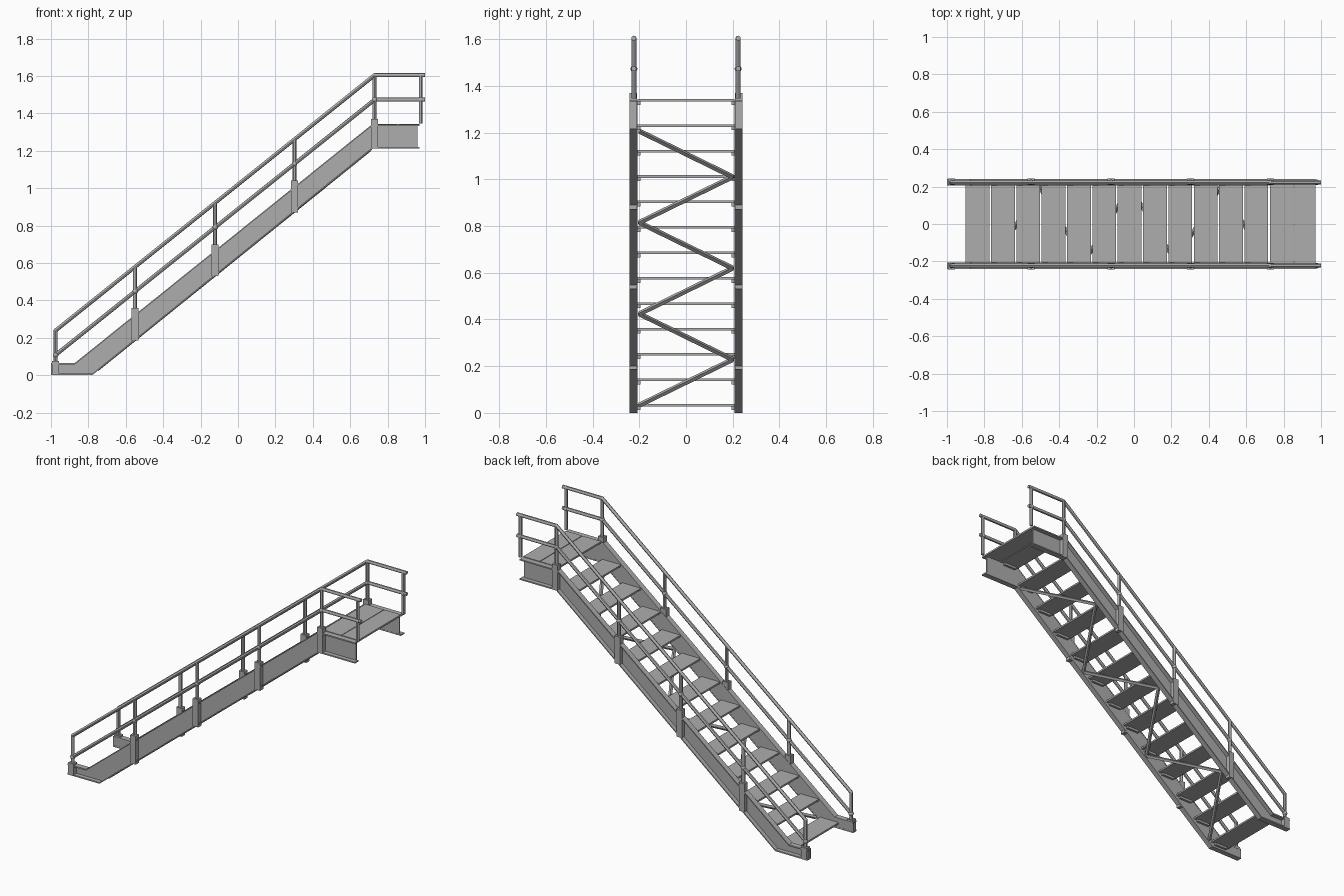
import bpy, bmesh
from mathutils import Vector

cube = bpy.data.objects.get("Cube")
if cube:
    bpy.data.objects.remove(cube, do_unlink=True)

steel = bpy.data.materials.new("grey_steel")
steel.use_nodes = True
GREY = (0.42, 0.42, 0.42, 1)
steel.diffuse_color = GREY
steel.node_tree.nodes["Principled BSDF"].inputs["Base Color"].default_value = GREY


def finish(name, bm, smooth=False):
    bmesh.ops.recalc_face_normals(bm, faces=bm.faces)
    mesh = bpy.data.meshes.new(name)
    bm.to_mesh(mesh)
    bm.free()
    mesh.materials.append(steel)
    obj = bpy.data.objects.new(name, mesh)
    bpy.context.collection.objects.link(obj)
    if smooth:
        bpy.ops.object.select_all(action='DESELECT')
        obj.select_set(True)
        bpy.context.view_layer.objects.active = obj
        bpy.ops.object.shade_smooth_by_angle()
    return obj


def add_box(bm, x0, x1, y0, y1, z0, z1):
    verts = bmesh.ops.create_cube(bm, size=1)["verts"]
    for v in verts:
        v.co = Vector((x1 if v.co.x > 0 else x0,
                       y1 if v.co.y > 0 else y0,
                       z1 if v.co.z > 0 else z0))


def add_slab(bm, lower, upper, y0, y1):
    """Strip between two side-view paths, extruded across y."""
    rings = []
    for (xa, za), (xb, zb) in zip(lower, upper):
        rings.append([bm.verts.new(p) for p in
                      ((xa, y0, za), (xb, y0, zb), (xb, y1, zb), (xa, y1, za))])
    for a, b in zip(rings, rings[1:]):
        for i in range(4):
            j = (i + 1) % 4
            bm.faces.new((a[i], a[j], b[j], b[i]))
    bm.faces.new(rings[0])
    bm.faces.new(rings[-1])


def add_tube(bm, a, b, radius, sides=12):
    a, b = Vector(a), Vector(b)
    verts = bmesh.ops.create_cone(bm, cap_ends=True, segments=sides, radius1=radius,
                                  radius2=radius, depth=(b - a).length)["verts"]
    turn = (b - a).to_track_quat('Z', 'Y')
    for v in verts:
        v.co = turn @ v.co + (a + b) / 2


def add_ball(bm, p, radius):
    verts = bmesh.ops.create_uvsphere(bm, u_segments=12, v_segments=8, radius=radius)["verts"]
    for v in verts:
        v.co += Vector(p)


def shift(path, dz):
    return [(x, z + dz) for x, z in path]


# Side-view edges of the stringer
BOTTOM = [(-1, 0), (-0.78, 0), (0.72, 1.212), (0.97, 1.212)]
TOP = [(-1, 0.065), (-0.873, 0.065), (0.715, 1.34), (0.97, 1.34)]
SLOPE = 0.806
POST_X = [-0.975, -0.55, -0.122, 0.302, 0.73]
SLEEVE_Z = [(0, 0.075), (0.185, 0.36), (0.53, 0.70), (0.87, 1.04), (1.215, 1.37)]
RAIL_Y = 0.223
TUBE = 0.0105


def rail_z(x, end_z):
    return end_z - SLOPE * max(0, 0.73 - x) * 0.993


for side, s in (("left", 1), ("right", -1)):
    # Channel stringer: web on the inside, flanges pointing outward
    bm = bmesh.new()
    web_low = BOTTOM[:-1] + [(0.96, BOTTOM[-1][1])]
    web_top = TOP[:-1] + [(0.96, TOP[-1][1])]
    add_slab(bm, shift(web_low, 0.003), shift(web_top, -0.003), s * 0.208, s * 0.215)
    add_slab(bm, BOTTOM, shift(BOTTOM, 0.008), s * 0.207, s * 0.241)
    add_slab(bm, shift(TOP, -0.008), TOP, s * 0.207, s * 0.241)
    finish("stringer_" + ("back" if s > 0 else "front"), bm)

    # Post sleeves
    bm = bmesh.new()
    for x, (z0, z1) in zip(POST_X, SLEEVE_Z):
        y0, y1 = sorted((s * 0.209, s * 0.242))
        add_box(bm, x - 0.019, x + 0.019, y0, y1, z0, z1)
    finish("post_sleeves_" + ("back" if s > 0 else "front"), bm)

    # Handrail, mid rail and posts
    bm = bmesh.new()
    y = s * RAIL_Y
    for end_z in (1.604, 1.473):
        low = (POST_X[0], y, rail_z(POST_X[0], end_z))
        knee = (0.73, y, end_z)
        add_tube(bm, low, knee, TUBE)
        add_tube(bm, knee, (1.0, y, end_z), TUBE)
        for x in POST_X + [0.977]:
            joint = TUBE if end_z > 1.5 else 0.015
            add_ball(bm, (x, y, rail_z(x, end_z)), joint)
    for x, (z0, z1) in zip(POST_X, SLEEVE_Z):
        add_tube(bm, (x, y, z1 - 0.01), (x, y, rail_z(x, 1.604)), TUBE)
    add_tube(bm, (0.977, y, 1.345), (0.977, y, 1.604), TUBE)
    finish("railing_" + ("back" if s > 0 else "front"), bm, True)

# Treads with small support clips at each end
PITCH, RISE = 0.1355, 0.1088
treads, clips = bmesh.new(), bmesh.new()
for i in range(13):
    x, z = -0.9 + i * PITCH, 0.038 + i * RISE
    add_box(treads, x, x + 0.127, -0.208, 0.208, z - 0.011, z)
    for y0, y1 in ((-0.208, -0.194), (0.194, 0.208)):
        add_box(clips, x + 0.02, x + 0.107, y0, y1, z - 0.025, z - 0.011)
finish("treads", treads)
finish("tread_clips", clips)

# Landing plate behind the last tread
bm = bmesh.new()
add_box(bm, 0.857, 0.97, -0.208, 0.208, 1.333, 1.344)
finish("landing_plate", bm)

# Zigzag bracing under the flight
bm = bmesh.new()
points = []
for i in range(7):
    z = 0.025 + i * 0.1955
    points.append((z / SLOPE - 0.78, -0.2 if i % 2 == 0 else 0.2, z + 0.008))
for a, b in zip(points, points[1:]):
    add_tube(bm, a, b, 0.011, 4)
finish("zigzag_bracing", bm)
